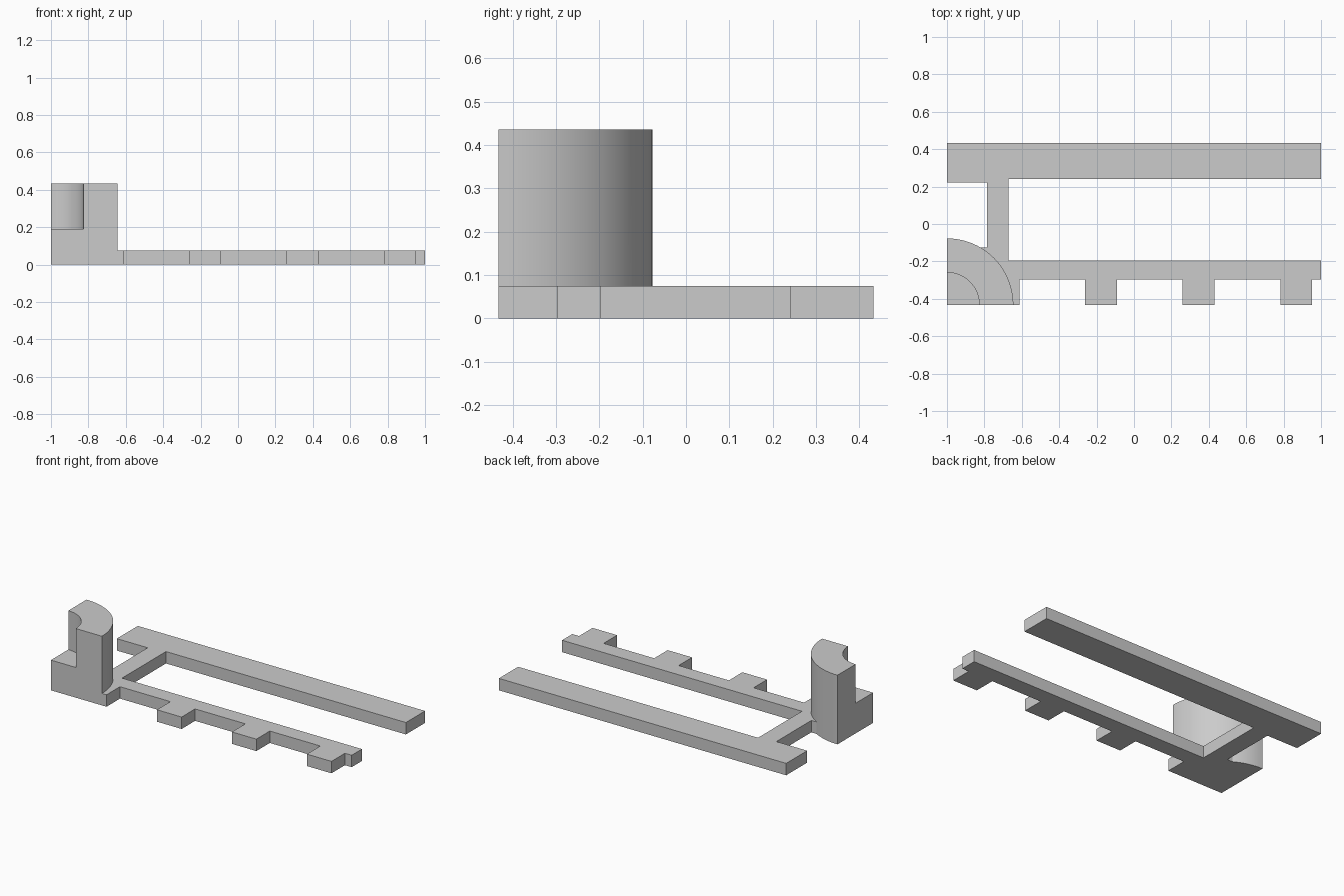
import bpy, bmesh, math

cube = bpy.data.objects.get("Cube")
if cube:
    bpy.data.objects.remove(cube, do_unlink=True)

grey = bpy.data.materials.new("plain grey")
grey.use_nodes = True
colour = (0.6, 0.6, 0.6, 1)
grey.diffuse_color = colour
grey.node_tree.nodes["Principled BSDF"].inputs["Base Color"].default_value = colour

FRONT, BACK, LEFT, RIGHT = -0.432, 0.432, -1.0, 1.0
PLATE_TOP, POST_TOP, STEP = 0.075, 0.435, 0.19


def prism(name, outline, low, high):
    """Extrude a counter-clockwise outline from low to high."""
    bm = bmesh.new()
    face = bm.faces.new([bm.verts.new((x, y, low)) for x, y in outline])
    out = bmesh.ops.extrude_face_region(bm, geom=[face])
    verts = [v for v in out["geom"] if isinstance(v, bmesh.types.BMVert)]
    bmesh.ops.translate(bm, verts=verts, vec=(0, 0, high - low))
    bmesh.ops.recalc_face_normals(bm, faces=bm.faces)
    mesh = bpy.data.meshes.new(name)
    bm.to_mesh(mesh)
    bm.free()
    mesh.materials.append(grey)
    obj = bpy.data.objects.new(name, mesh)
    bpy.context.collection.objects.link(obj)
    return obj


def arc(radius, steps=24):
    """Quarter circle about the front corner of the plate."""
    angles = [math.pi / 2 * i / steps for i in range(steps + 1)]
    return [(LEFT + radius * math.cos(a), FRONT + radius * math.sin(a)) for a in angles]


def boolean(obj, other, operation):
    mod = obj.modifiers.new(operation.lower(), "BOOLEAN")
    mod.operation = operation
    mod.solver = "EXACT"
    mod.object = other
    bpy.context.view_layer.objects.active = obj
    bpy.ops.object.modifier_apply(modifier=mod.name)
    bpy.data.objects.remove(other, do_unlink=True)


# Flat frame: corner pad, toothed front rail, cross link and back rail
rail_front, rail_back = -0.298, -0.196
outline = [(LEFT, FRONT), (-0.613, FRONT), (-0.613, rail_front)]
for start, end in [(-0.262, -0.09), (0.26, 0.43), (0.782, 0.953)]:
    outline += [(start, rail_front), (start, FRONT), (end, FRONT), (end, rail_front)]
outline += [
    (RIGHT, rail_front), (RIGHT, rail_back), (-0.67, rail_back),
    (-0.67, 0.241), (RIGHT, 0.241), (RIGHT, BACK), (LEFT, BACK),
    (LEFT, 0.223), (-0.785, 0.223), (-0.785, -0.125), (LEFT, -0.125),
]
frame = prism("frame_with_post", outline, 0, PLATE_TOP)

# Quarter-round post with a quarter-round pocket down to the step
post = prism("corner_post", [(LEFT, FRONT)] + arc(0.355), 0, POST_TOP)
pocket = [(LEFT - 0.1, FRONT - 0.1), (LEFT + 0.173, FRONT - 0.1)]
pocket += arc(0.173) + [(LEFT - 0.1, FRONT + 0.173)]
boolean(post, prism("pocket_cutter", pocket, STEP, POST_TOP + 0.1), "DIFFERENCE")
boolean(frame, post, "UNION")

# Smooth the round walls only
bpy.ops.object.select_all(action="DESELECT")
frame.select_set(True)
bpy.context.view_layer.objects.active = frame
bpy.ops.object.shade_smooth_by_angle(angle=math.radians(30))
